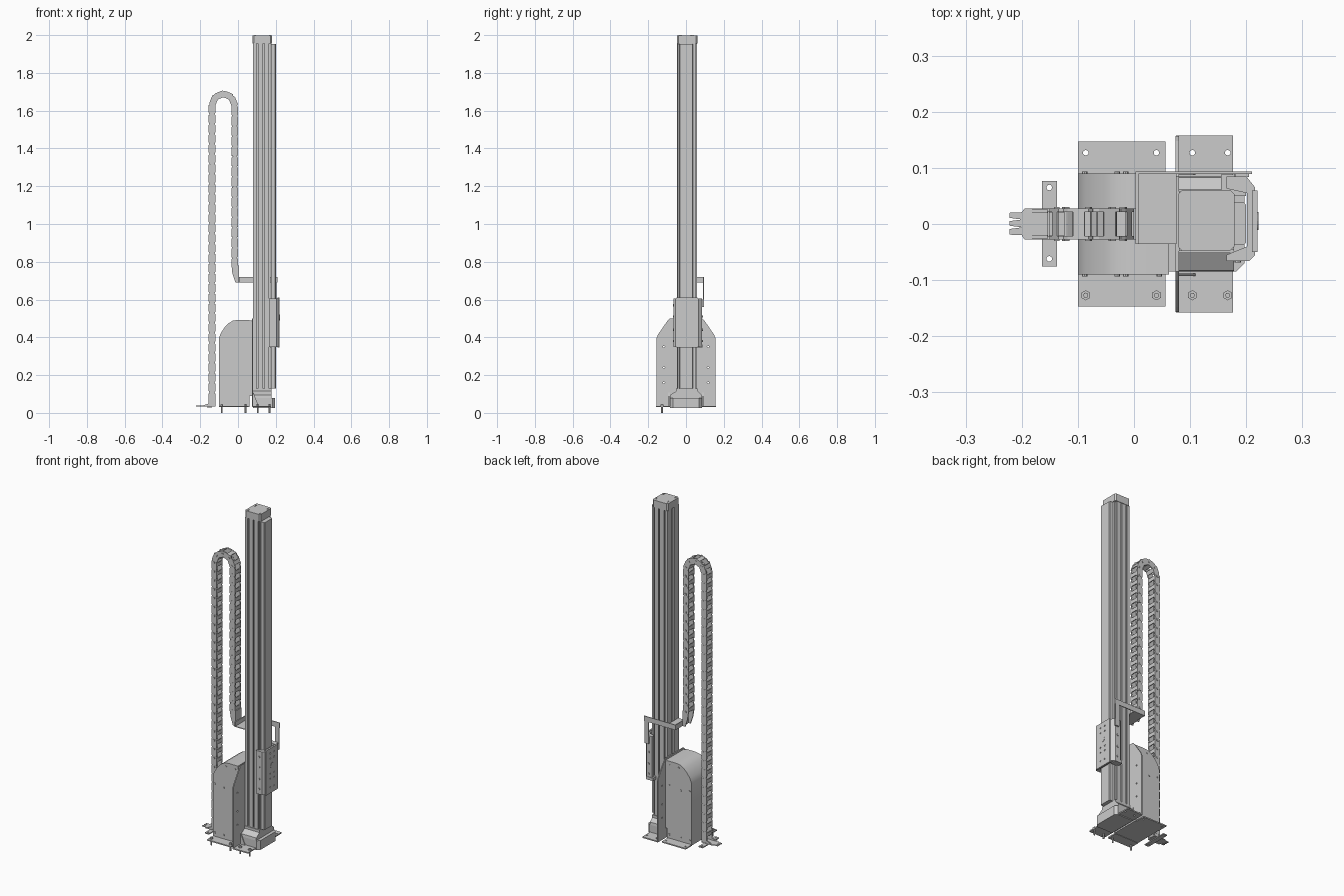
import bpy, bmesh, math
from mathutils import Vector, Matrix


def finish(name, bm):
    bmesh.ops.recalc_face_normals(bm, faces=bm.faces)
    me = bpy.data.meshes.new(name)
    bm.to_mesh(me)
    bm.free()
    ob = bpy.data.objects.new(name, me)
    bpy.context.collection.objects.link(ob)
    return ob


def add_box(bm, lo, hi, mat=Matrix()):
    size = Vector(hi) - Vector(lo)
    mid = (Vector(hi) + Vector(lo)) / 2
    bmesh.ops.create_cube(bm, size=1, matrix=mat @ Matrix.Translation(mid) @ Matrix.Diagonal((*size, 1)))


def box(name, lo, hi):
    bm = bmesh.new()
    add_box(bm, lo, hi)
    return finish(name, bm)


def add_prism(bm, pts, axis, lo, hi, mat=Matrix()):
    place = {'x': lambda p, d: (d, p[0], p[1]), 'y': lambda p, d: (p[0], d, p[1]),
             'z': lambda p, d: (p[0], p[1], d)}[axis]
    a = [bm.verts.new(mat @ Vector(place(p, lo))) for p in pts]
    b = [bm.verts.new(mat @ Vector(place(p, hi))) for p in pts]
    bm.faces.new(a)
    bm.faces.new(b[::-1])
    for i in range(len(pts)):
        j = (i + 1) % len(pts)
        bm.faces.new((a[i], b[i], b[j], a[j]))


def prism(name, pts, axis, lo, hi):
    bm = bmesh.new()
    add_prism(bm, pts, axis, lo, hi)
    return finish(name, bm)


def add_cyl(bm, c, r, depth, axis='z', seg=10):
    rot = {'x': Matrix.Rotation(math.pi / 2, 4, 'Y'), 'y': Matrix.Rotation(math.pi / 2, 4, 'X'), 'z': Matrix()}[axis]
    bmesh.ops.create_cone(bm, cap_ends=True, segments=seg, radius1=r, radius2=r, depth=depth,
                          matrix=Matrix.Translation(c) @ rot)


def discs(name, places, r, depth, axis, seg=10):
    bm = bmesh.new()
    for c in places:
        add_cyl(bm, c, r, depth, axis, seg)
    return finish(name, bm)


def drill(ob, places, r, axis='z'):
    # cut round holes, bake the result and drop the cutter
    cutter = discs("hole_cutter", places, r, 0.05, axis)
    cutter.hide_render = True
    mod = ob.modifiers.new("holes", 'BOOLEAN')
    mod.object, mod.solver = cutter, 'EXACT'
    me = bpy.data.meshes.new_from_object(ob.evaluated_get(bpy.context.evaluated_depsgraph_get()))
    ob.modifiers.clear()
    ob.data = me
    bpy.data.objects.remove(cutter)


def chamfered(x0, x1, y0, y1, c):
    return [(x0 + c, y0), (x1 - c, y0), (x1, y0 + c), (x1, y1 - c),
            (x1 - c, y1), (x0 + c, y1), (x0, y1 - c), (x0, y0 + c)]


# column extrusion: two T-slots along each side, one at the back
half = [(0.080, 0.012), (0.080, 0.053)]
for sx in (0.097, 0.132):
    half += [(sx, 0.053), (sx, 0.047), (sx - 0.005, 0.047), (sx - 0.005, 0.038), (sx + 0.013, 0.038),
             (sx + 0.013, 0.047), (sx + 0.008, 0.047), (sx + 0.008, 0.053)]
half += [(0.165, 0.053), (0.165, 0.042), (0.172, 0.042), (0.172, 0.03)]
slot = [(0.090, 0.012), (0.090, 0.006), (0.080, 0.006)]
half = [(0.090, 0.006), (0.090, 0.012)] + half
prism("column", [(x, y + 0.005) for x, y in half] + [(x, 0.005 - y) for x, y in half[::-1]], 'z', 0.12, 1.957)

# cover strip in front of the column
prism("column_cover", [(0.174, -0.045), (0.178, -0.045), (0.178, -0.037), (0.196, -0.037), (0.2, -0.033),
                       (0.2, 0.034), (0.196, 0.038), (0.178, 0.038), (0.178, 0.05), (0.174, 0.05)], 'z', 0.13, 1.952)

# top cap and its screws
prism("top_cap", chamfered(0.078, 0.179, -0.048, 0.061, 0.008), 'z', 1.955, 1.998)
discs("cap_screws", [(x, y, 1.997) for x in (0.092, 0.168) for y in (-0.037, -0.028, 0.028, 0.039)], 0.004, 0.006, 'z', 6)

# column base with sloping collar
prism("column_base", [(0.08, -0.085), (0.182, -0.085), (0.197, -0.07), (0.197, 0.07), (0.182, 0.085), (0.08, 0.085)],
      'z', 0.025, 0.08)
prism("base_collar", [(-0.085, 0.08), (0.085, 0.08), (0.083, 0.095), (0.062, 0.115), (0.062, 0.13),
                      (-0.052, 0.13), (-0.052, 0.115), (-0.083, 0.095)], 'x', 0.08, 0.178)

# wide mounting plate behind the column
wing = [(0.157, 0.03), (0.157, 0.395), (0.148, 0.415), (0.1, 0.485), (0.085, 0.5)]
plate = prism("mounting_plate", wing + [(-y, z) for y, z in wing[::-1]], 'x', 0.074, 0.08)
drill(plate, [(0.077, s * 0.117, z) for s in (-1, 1) for z in (0.16, 0.24, 0.35)], 0.005, 'x')
box("plate_adapter", (0.055, -0.085, 0.09), (0.075, 0.088, 0.49))

# motor housing with rounded top
housing = prism("motor_housing", [(-0.1, 0.032), (-0.1, 0.4), (-0.088, 0.428), (-0.07, 0.454), (-0.05, 0.474),
                                  (-0.028, 0.488), (0, 0.493), (0.062, 0.493), (0.062, 0.032)], 'y', -0.09, 0.09)
discs("housing_screws", [(x, s * 0.091, z) for s in (-1, 1) for x, z in
                         ((-0.088, 0.06), (-0.03, 0.06), (0.045, 0.06), (-0.088, 0.35), (-0.03, 0.34), (0.045, 0.35),
                          (-0.015, 0.47), (0.045, 0.47))], 0.005, 0.005, 'y', 8)

# feet with bolt holes, bolts on the front side
for side, s in (("front", -1), ("back", 1)):
    for part, x0, x1, w, holes in (("housing", -0.1, 0.056, 0.147, (-0.086, 0.04)),
                                   ("column", 0.075, 0.176, 0.158, (0.104, 0.167))):
        y0, y1 = sorted((s * 0.085, s * w))
        foot = box(f"{part}_foot_{side}", (x0, y0, 0.03), (x1, y1, 0.037))
        drill(foot, [(x, s * 0.127, 0.034) for x in holes], 0.005)
bolts = bmesh.new()
for x in (-0.086, 0.04, 0.104, 0.167):
    add_cyl(bolts, (x, -0.127, 0.024), 0.0045, 0.048)
    add_cyl(bolts, (x, -0.127, 0.041), 0.009, 0.008, seg=6)
finish("foot_bolts", bolts)
bm = bmesh.new()
for s in (-1, 1):
    add_prism(bm, [(0.075, 0.037), (0.11, 0.037), (0.075, 0.12)], 'y', s * 0.088, s * 0.093)
finish("foot_gussets", bm)

# carriage: U-shaped shell around the cover, front plate and screws
prism("carriage", [(0.165, -0.066), (0.205, -0.066), (0.216, -0.055), (0.216, 0.065), (0.2, 0.085), (0.165, 0.085),
                   (0.165, 0.063), (0.2015, 0.055), (0.2015, -0.04), (0.165, -0.055)], 'z', 0.35, 0.605)
front = box("carriage_front", (0.21, -0.05, 0.345), (0.22, 0.06, 0.61))
drill(front, [(0.22, y, z) for y in (-0.012, 0.022) for z in (0.38, 0.43, 0.46, 0.55, 0.58)], 0.005, 'x')
discs("carriage_hub", [(0.22, 0.005, 0.505)], 0.016, 0.004, 'x', 16)
box("carriage_lower_bracket", (0.155, 0.05, 0.345), (0.2, 0.088, 0.362))
discs("carriage_side_screws", [(0.185, y, z) for y in (-0.066, 0.086) for z in (0.38, 0.44, 0.51, 0.57)], 0.006, 0.006, 'y', 8)

# bracket joining the chain to the carriage
bm = bmesh.new()
add_box(bm, (0.003, 0.089, 0.69), (0.21, 0.094, 0.72))
add_box(bm, (0.003, -0.036, 0.69), (0.008, 0.09, 0.72))
add_box(bm, (0.003, -0.036, 0.69), (0.076, 0.09, 0.694))
add_box(bm, (0.18, 0.089, 0.56), (0.205, 0.094, 0.7))
add_box(bm, (0.18, 0.084, 0.56), (0.205, 0.09, 0.60))
finish("chain_bracket", bm)
bm = bmesh.new()
for s in (-1, 1):
    add_prism(bm, [(-0.035, 0.79), (-0.005, 0.79), (0.004, 0.72), (0.004, 0.69), (-0.014, 0.69), (-0.03, 0.74)],
              'y', s * 0.022, s * 0.028)
add_box(bm, (-0.002, -0.028, 0.69), (0.004, 0.028, 0.78))
finish("chain_upper_end", bm)

# cable chain: path up, round the bend and down, one link per step
XC, ZC, R = -0.0775, 1.63, 0.06
N_UP, N_ARC, N_DOWN = 30, 4, 16
path = [(XC - R, 0.05 + (ZC - 0.05) * i / N_UP) for i in range(N_UP + 1)]
path += [(XC - R * math.cos(math.pi * i / N_ARC), ZC + R * math.sin(math.pi * i / N_ARC)) for i in range(1, N_ARC + 1)]
path += [(XC + R, ZC - (ZC - 0.77) * i / N_DOWN) for i in range(1, N_DOWN + 1)]
link = [(-0.024, -0.0135), (-0.014, -0.0175), (0.026, -0.0175), (0.03, -0.009), (0.03, 0.009),
        (0.026, 0.0175), (-0.014, 0.0175), (-0.024, 0.0135)]
bm = bmesh.new()
for (x0, z0), (x1, z1) in zip(path, path[1:]):
    mat = Matrix.Translation(((x0 + x1) / 2, 0, (z0 + z1) / 2)) @ Matrix.Rotation(-math.atan2(z1 - z0, x1 - x0), 4, 'Y')
    for s in (-1, 1):
        add_prism(bm, link, 'y', s * 0.021, s * 0.028, mat)
        add_box(bm, (-0.004, -0.024, s * 0.015 - 0.002), (0.018, 0.024, s * 0.015 + 0.002), mat)
        add_box(bm, (0.014, s * 0.028 - 0.002, -0.005), (0.024, s * 0.028 + 0.002, 0.005), mat)
finish("cable_chain", bm)

# chain foot: cross plate, forked tongue and upright end
cross = box("chain_foot_plate", (-0.164, -0.076, 0.028), (-0.137, 0.077, 0.034))
drill(cross, [(-0.151, y, 0.031) for y in (-0.062, 0.065)], 0.005)
prism("chain_foot_tongue", [(-0.12, -0.028), (-0.195, -0.028), (-0.2, -0.02), (-0.222, -0.019), (-0.222, -0.009),
                            (-0.2, -0.006), (-0.222, -0.003), (-0.222, 0.005), (-0.2, 0.008), (-0.222, 0.011),
                            (-0.222, 0.02), (-0.2, 0.021), (-0.195, 0.028), (-0.12, 0.028)], 'z', 0.033, 0.038)
bm = bmesh.new()
for s in (-1, 1):
    add_prism(bm, [(-0.19, 0.038), (-0.155, 0.05), (-0.155, 0.085), (-0.12, 0.085), (-0.12, 0.036)], 'y', s * 0.02, s * 0.027)
finish("chain_lower_end", bm)

# smooth the housing curve
bpy.ops.object.select_all(action='DESELECT')
housing.select_set(True)
bpy.context.view_layer.objects.active = housing
bpy.ops.object.shade_smooth_by_angle(angle=math.radians(35))
